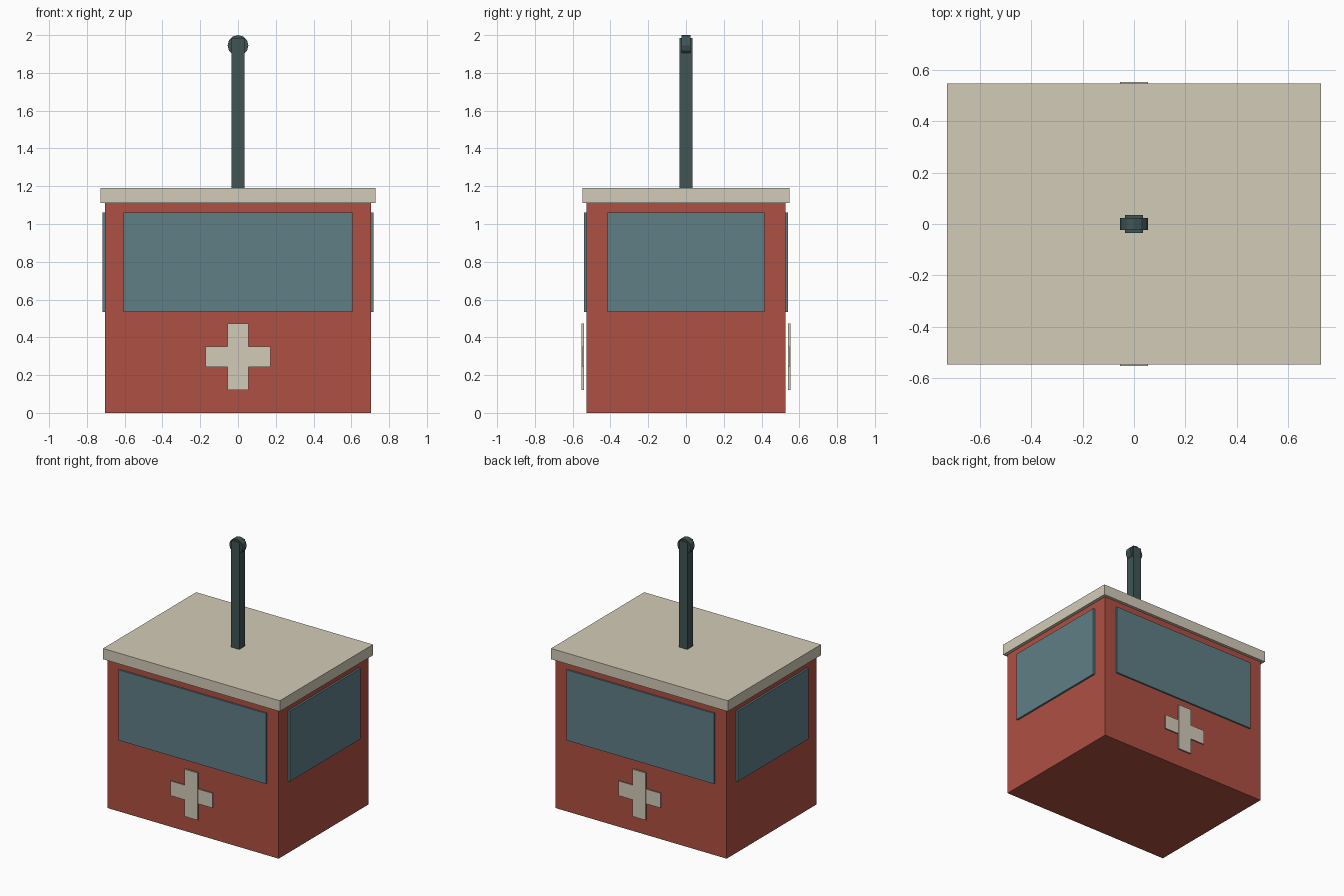
import bpy
from math import pi

if "Cube" in bpy.data.objects:
    bpy.data.objects.remove(bpy.data.objects["Cube"])


def material(name, rgb):
    m = bpy.data.materials.new(name)
    m.diffuse_color = (*rgb, 1)
    m.use_nodes = True
    m.node_tree.nodes["Principled BSDF"].inputs["Base Color"].default_value = m.diffuse_color
    return m


RED = material("red_paint", (0.43, 0.08, 0.055))
CREAM = material("cream_paint", (0.65, 0.60, 0.48))
GLASS = material("blue_glass", (0.115, 0.21, 0.24))
DARK = material("dark_metal", (0.05, 0.09, 0.088))


def box(name, x, y, z, mat):
    """Box from (min, max) pairs on each axis."""
    spans = (x, y, z)
    bpy.ops.mesh.primitive_cube_add(size=1, location=[(a + b) / 2 for a, b in spans])
    ob = bpy.context.object
    ob.name = name
    ob.scale = [b - a for a, b in spans]
    bpy.ops.object.transform_apply(location=False, rotation=False, scale=True)
    ob.data.materials.append(mat)
    return ob


def span(side, near, far):
    return tuple(sorted((side * near, side * far)))


# Booth and roof slab
box("booth_body", (-0.704, 0.704), (-0.527, 0.527), (0, 1.11), RED)
box("roof", (-0.728, 0.728), (-0.548, 0.548), (1.11, 1.19), CREAM)

# Windows on all four sides, crosses front and back
for s, fb, lr in ((-1, "front", "left"), (1, "back", "right")):
    box(fb + "_window", (-0.606, 0.606), span(s, 0.515, 0.539), (0.535, 1.06), GLASS)
    box(lr + "_window", span(s, 0.693, 0.718), (-0.415, 0.415), (0.535, 1.06), GLASS)
    box(fb + "_cross_upright", (-0.055, 0.055), span(s, 0.541, 0.553), (0.122, 0.473), CREAM)
    box(fb + "_cross_bar", (-0.173, 0.173), span(s, 0.539, 0.548), (0.243, 0.352), CREAM)

# Mast with a round head facing forward
box("mast", (-0.035, 0.035), (-0.035, 0.035), (1.19, 1.985), DARK)
bpy.ops.mesh.primitive_cylinder_add(vertices=12, radius=0.055, depth=0.048,
                                    location=(0, 0, 1.945), rotation=(pi / 2, 0, 0))
head = bpy.context.object
head.name = "mast_head"
head.data.materials.append(DARK)
